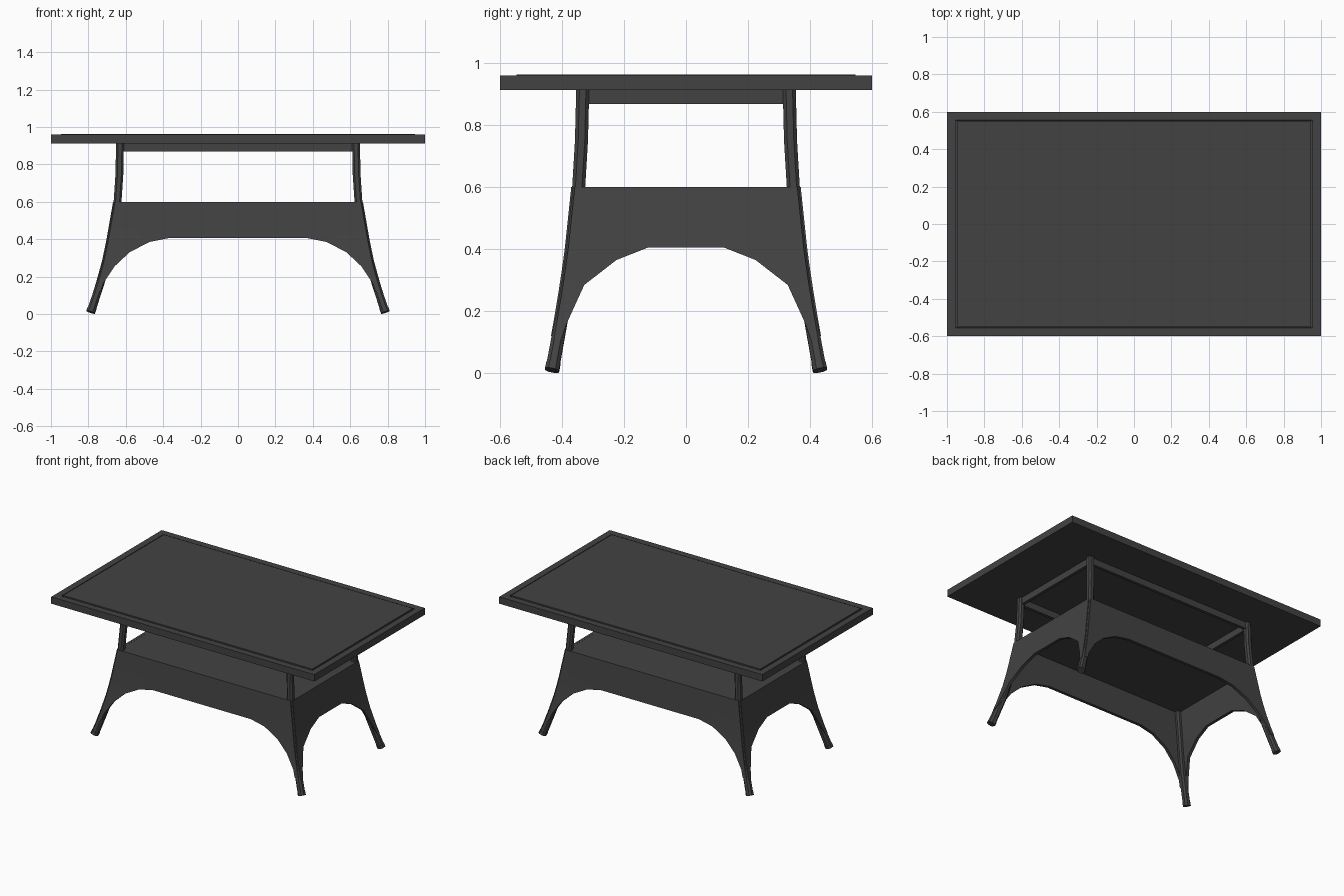
import bpy, bmesh, math

if "Cube" in bpy.data.objects:
    bpy.data.objects.remove(bpy.data.objects["Cube"])

mat = bpy.data.materials.new("charcoal grey")
mat.diffuse_color = (0.055, 0.055, 0.055, 1)
mat.use_nodes = True
mat.node_tree.nodes["Principled BSDF"].inputs["Base Color"].default_value = mat.diffuse_color

# leg outer edge by height: z, x, y
LEG = [(0.0, .813, .455), (.04, .798, .447), (.2, .745, .418), (.3, .72, .402),
       (.4, .70, .388), (.6, .665, .367), (.75, .655, .358), (.915, .652, .354)]
HALF = 0.021


def leg_at(z):
    for (z0, x0, y0), (z1, x1, y1) in zip(LEG, LEG[1:]):
        if z <= z1:
            t = (z - z0) / (z1 - z0)
            return x0 + t * (x1 - x0), y0 + t * (y1 - y0)
    return LEG[-1][1:]


def finish(bm, name, smooth=False):
    bmesh.ops.recalc_face_normals(bm, faces=bm.faces)
    me = bpy.data.meshes.new(name)
    bm.to_mesh(me)
    bm.free()
    me.materials.append(mat)
    ob = bpy.data.objects.new(name, me)
    bpy.context.collection.objects.link(ob)
    if smooth:
        bpy.ops.object.select_all(action='DESELECT')
        ob.select_set(True)
        bpy.context.view_layer.objects.active = ob
        bpy.ops.object.shade_smooth_by_angle(angle=math.radians(30))
    return ob


def box(name, x0, x1, y0, y1, z0, z1):
    bm = bmesh.new()
    bmesh.ops.create_cube(bm, size=1)
    for v in bm.verts:
        v.co = ((x0 + x1) / 2 + v.co.x * (x1 - x0),
                (y0 + y1) / 2 + v.co.y * (y1 - y0),
                (z0 + z1) / 2 + v.co.z * (z1 - z0))
    return finish(bm, name)


def tube(name, heights, sx, sy, half):
    """Chamfered square section lofted along the leg path, tilted near the floor."""
    c = half * 0.5
    section = [(half, -c), (half, c), (c, half), (-c, half),
               (-half, c), (-half, -c), (-c, -half), (c, -half)]
    bm = bmesh.new()
    rings = []
    for z in heights:
        ox, oy = leg_at(z)
        tilt = max(0, 1 - z / 0.3)
        rings.append([bm.verts.new((sx * (ox - HALF + dx), sy * (oy - HALF + dy),
                                    z + tilt * (.33 * dx + .2 * dy))) for dx, dy in section])
    for a, b in zip(rings, rings[1:]):
        for i in range(8):
            j = (i + 1) % 8
            bm.faces.new((a[i], a[j], b[j], b[i]))
    bm.faces.new(rings[0])
    bm.faces.new(rings[-1])
    finish(bm, name, True)


def skirt(name, arch, side, along_x):
    """Flared arched panel between two legs; arch holds (half opening, z) from low to high."""
    bm = bmesh.new()

    def row(half_open, z, depth):
        lx, ly = leg_at(z)
        end, face = (lx, ly) if along_x else (ly, lx)
        end -= 0.008
        face = side * (face + 0.003 - depth)
        us = (-end, -min(half_open, end), min(half_open, end), end)
        return [bm.verts.new((u, face, z) if along_x else (face, u, z)) for u in us]

    levels = arch + [(arch[-1][0], .5), (arch[-1][0], .6)]
    outer = [row(u, z, 0) for u, z in levels]
    inner = [row(u, z, 0.02) for u, z in levels]
    n = len(arch) - 1
    for k in range(len(levels) - 1):
        for i in ((0, 2) if k < n else (0, 1, 2)):
            for g in (outer, inner):
                bm.faces.new((g[k][i], g[k][i + 1], g[k + 1][i + 1], g[k + 1][i]))
    # close the rims between the outer and inner skins
    for e in [e for e in bm.edges if len(e.link_faces) == 1]:
        for g, h in ((outer, inner),):
            flat_g = [v for r in g for v in r]
            flat_h = [v for r in h for v in r]
            if e.verts[0] in flat_g:
                a, b = (flat_g.index(v) for v in e.verts)
                bm.faces.new((flat_g[a], flat_g[b], flat_h[b], flat_h[a]))
    finish(bm, name, True)


# tabletop with a groove around a slightly raised centre panel
bm = bmesh.new()
bmesh.ops.create_cube(bm, size=1)
for v in bm.verts:
    v.co = (v.co.x * 2, v.co.y * 1.2, .9365 + v.co.z * .047)
top = max(bm.faces, key=lambda f: f.calc_center_median().z)
for inset, dz in ((.045, 0), (.0005, -.012), (.007, 0), (.0005, .016)):
    bmesh.ops.inset_region(bm, faces=[top], thickness=inset, use_even_offset=True)
    for v in top.verts:
        v.co.z += dz
finish(bm, "tabletop")

# legs and feet
for sx, a in ((-1, "left"), (1, "right")):
    for sy, b in ((-1, "front"), (1, "back")):
        tube(f"{b}_{a}_leg", [.03, .1, .2, .3, .4, .5, .6, .68, .75, .915], sx, sy, HALF)
        tube(f"{b}_{a}_foot", [.01, .032], sx, sy, HALF + .0015)

# arched skirts
long_arch = [(.735, .12), (.72, .165), (.66, .255), (.58, .33), (.475, .385), (.37, .406)]
short_arch = [(.402, .11), (.385, .16), (.328, .285), (.225, .365), (.122, .406)]
for s, a, b in ((-1, "front", "left"), (1, "back", "right")):
    skirt(a + "_skirt", long_arch, s, True)
    skirt(b + "_skirt", short_arch, s, False)
    # rails under the top
    y0, y1 = sorted((s * .322, s * .342))
    box(a + "_rail", -.63, .63, y0, y1, .868, .914)
    x0, x1 = sorted((s * .62, s * .64))
    box(b + "_rail", x0, x1, -.33, .33, .868, .914)

# lower shelf
box("shelf", -.655, .655, -.357, .357, .585, .5995)
